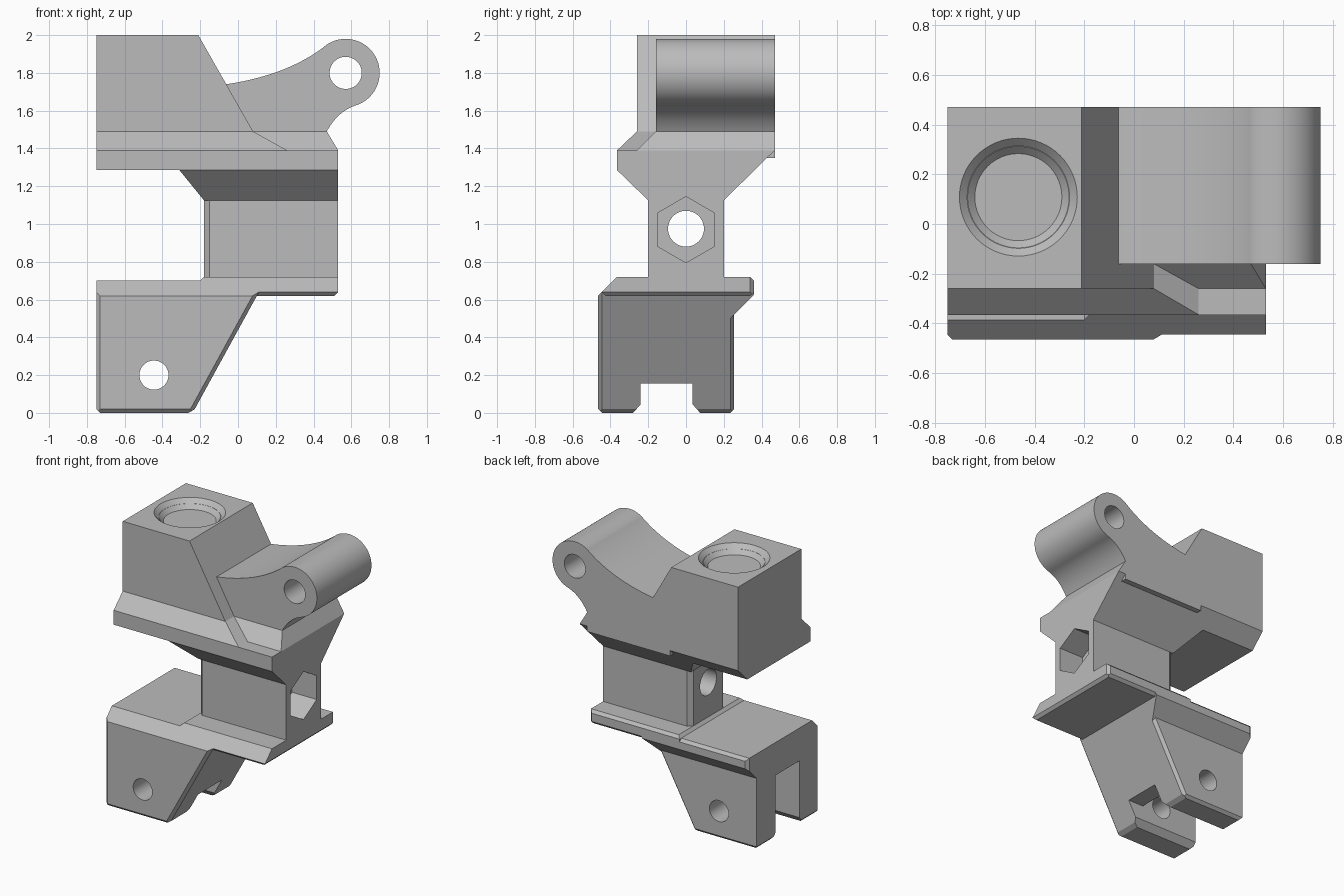
import bpy, bmesh, math
from mathutils import Vector

cube = bpy.data.objects.get("Cube")
if cube:
    bpy.data.objects.remove(cube, do_unlink=True)

grey = bpy.data.materials.new("plain grey")
grey.use_nodes = True
grey.diffuse_color = (0.5, 0.5, 0.5, 1)
grey.node_tree.nodes["Principled BSDF"].inputs["Base Color"].default_value = (0.5, 0.5, 0.5, 1)


def add(name, bm):
    bmesh.ops.recalc_face_normals(bm, faces=bm.faces)
    mesh = bpy.data.meshes.new(name)
    bm.to_mesh(mesh)
    bm.free()
    ob = bpy.data.objects.new(name, mesh)
    bpy.context.collection.objects.link(ob)
    mesh.materials.append(grey)
    return ob


def prism(name, points, axis, a, b, planes=()):
    """Extrude a 2D outline along an axis, then trim it by (point, normal) planes."""
    place = {"x": lambda p, t: (t, p[0], p[1]),
             "y": lambda p, t: (p[0], t, p[1]),
             "z": lambda p, t: (p[0], p[1], t)}[axis]
    bm = bmesh.new()
    low = [bm.verts.new(place(p, a)) for p in points]
    high = [bm.verts.new(place(p, b)) for p in points]
    bm.faces.new(low)
    bm.faces.new(high)
    for i in range(len(points)):
        j = (i + 1) % len(points)
        bm.faces.new((low[i], low[j], high[j], high[i]))
    for point, normal in planes:
        bmesh.ops.bisect_plane(bm, geom=bm.verts[:] + bm.edges[:] + bm.faces[:],
                               plane_co=point, plane_no=Vector(normal).normalized(),
                               clear_outer=True)
        rim = [e for e in bm.edges if e.is_boundary]
        if rim:
            bmesh.ops.holes_fill(bm, edges=rim, sides=0)
    return add(name, bm)


def rect(u0, u1, v0, v1):
    return [(u0, v0), (u1, v0), (u1, v1), (u0, v1)]


def ring(u, v, r, n=48, start=0.0, end=math.tau, closed=True):
    steps = n if closed else n - 1
    return [(u + r * math.cos(start + (end - start) * i / steps),
             v + r * math.sin(start + (end - start) * i / steps)) for i in range(n)]


def bezier(p0, p1, p2, n=14):
    return [tuple((1 - t) ** 2 * a + 2 * t * (1 - t) * b + t * t * c
                  for a, b, c in zip(p0, p1, p2)) for t in (i / n for i in range(n + 1))]


def cone(name, x, y, z0, r0, z1, r1):
    bm = bmesh.new()
    bottom = [bm.verts.new((*p, z0)) for p in ring(x, y, r0, 64)]
    top = [bm.verts.new((*p, z1)) for p in ring(x, y, r1, 64)]
    bm.faces.new(bottom)
    bm.faces.new(top)
    for i in range(64):
        j = (i + 1) % 64
        bm.faces.new((bottom[i], bottom[j], top[j], top[i]))
    return add(name, bm)


def combine(ob, operation, *others):
    for other in others:
        mod = ob.modifiers.new("join", "BOOLEAN")
        mod.operation, mod.solver, mod.object = operation, "EXACT", other
        bpy.context.view_layer.update()
        graph = bpy.context.evaluated_depsgraph_get()
        mesh = bpy.data.meshes.new_from_object(ob.evaluated_get(graph))
        ob.modifiers.clear()
        ob.data = mesh
        bpy.data.objects.remove(other, do_unlink=True)


# Clevis foot: slanted, chamfered block
slant_point = Vector((0.1, 0, 0.62))
slant = Vector((0.62, 0, -0.34)).normalized()
inset = slant_point - slant * 0.02
foot = prism("clevis_foot", rect(-0.75, 0.4, -0.465, 0.255), "z", 0, 0.70, [
    (slant_point, slant),
    ((0, -0.465, 0.62), (0, -1, 1)),
    ((0, -0.445, 0), (0, -1, -1)),
    ((0, 0.235, 0), (0, 1, -1)),
    ((-0.73, 0, 0), (-1, 0, -1)),
    ((-0.73, -0.465, 0), (-1, -1, 0)),
    ((-0.262, 0, 0), slant + Vector((0, 0, -1))),
    (inset + Vector((0, -0.465, 0)), slant + Vector((0, -1, 0))),
    (inset + Vector((0, 0.255, 0)), slant + Vector((0, 1, 0)))])

# Rear overhang of the foot and the raised plate
overhang = prism("overhang", [(0.1, 0.365), (0.36, 0.625), (0.36, 0.68), (0.34, 0.70), (0.1, 0.70)],
                 "x", -0.75, 0.3, [(slant_point, slant), ((-0.73, 0.36, 0), (-1, 1, 0))])
plate = prism("plate", [(-0.365, 0.72), (-0.445, 0.64), (-0.425, 0.62), (0.34, 0.62),
                        (0.36, 0.64), (0.36, 0.70), (0.34, 0.72)], "x", -0.2, 0.53,
              [((0.51, 0, 0.62), (1, 0, -1)), ((0.51, 0.36, 0), (1, 1, 0)),
               ((-0.2, 0, 0.70), (-1, 0, 1))])
combine(foot, "UNION", overhang, plate)

# Clevis slot, its lead-in chamfer, and the pin hole
slot = prism("slot", [(-0.9, -0.1), (-0.9, 0.46), (-0.13, 0.46), (-0.28, 0.155),
                      (0.1, 0.155), (0.1, -0.1)], "y", -0.24, 0.035)
lead_in = prism("lead_in", [(-0.29, -0.011), (-0.24, 0.045), (0.035, 0.045), (0.085, -0.011)],
                "x", -0.9, 0.1)
pin = prism("pin", ring(-0.445, 0.2, 0.077), "y", -0.6, 0.5)
combine(foot, "DIFFERENCE", slot, lead_in, pin)

# Upper block: one cross-section, trimmed along its length
block = prism("upper_block", [(-0.26, 2), (-0.26, 1.49), (-0.365, 1.39), (-0.365, 1.285),
                              (-0.2, 1.125), (0.2, 1.125), (0.47, 1.39), (0.47, 2)],
              "x", -0.75, 0.53)
under = prism("under", [(-0.9, 1), (-0.18, 1), (-0.18, 1.125), (-0.31, 1.285), (-0.9, 1.285)],
              "y", -1, 1)
wedge = prism("wedge", [(-0.267, 2.1), (0.08, 1.49), (0.26, 1.39), (0.7, 1.39), (0.7, 2.1)],
              "y", -1, 1)
combine(block, "DIFFERENCE", under, wedge)

# Swept arm with a round eye, and its chamfered skirt
outline = bezier((0.47, 1.49), (0.53, 1.6), (0.63, 1.63))
outline += ring(0.57, 1.80, 0.18, 40, math.radians(-68), math.radians(124), False)
outline += bezier((0.467, 1.947), (0.27, 1.79), (-0.06, 1.74))
outline += [(-0.2, 1.70), (-0.2, 1.35), (0.47, 1.35)]
arm = prism("arm", outline, "y", -0.16, 0.47)
skirt = prism("skirt", [(-0.16, 1.49), (-0.26, 1.39), (-0.26, 1.37), (0.2, 1.37),
                        (0.47, 1.39), (0.47, 1.49)], "x", -0.1, 0.53,
              [((0.53, 0, 1.39), (0.1, 0, 0.06))])

# Column with eased edges
column = prism("column", [(-0.18, -0.17), (-0.15, -0.2), (0.53, -0.2), (0.53, 0.2),
                          (-0.15, 0.2), (-0.18, 0.17)], "z", 0.70, 1.16)
combine(block, "UNION", column, skirt, arm)

# Eye hole, bolt hole with hexagonal nut pocket, and round recess on top
eye = prism("eye", ring(0.57, 1.80, 0.085), "y", -0.5, 0.8)
bolt = prism("bolt", ring(0, 0.975, 0.095), "x", -0.5, 0.8)
nut = prism("nut", ring(0, 0.97, 0.175, 6, math.pi / 6, math.pi / 6 + math.tau), "x", 0.33, 0.8)
rim = cone("rim", -0.465, 0.108, 1.97, 0.206, 2.003, 0.24)
dish = cone("dish", -0.465, 0.108, 1.94, 0.175, 1.972, 0.206)
combine(block, "DIFFERENCE", eye, bolt, nut, rim, dish)

# Smooth the curves, keep the machined edges
for ob in (foot, block):
    bpy.ops.object.select_all(action="DESELECT")
    ob.select_set(True)
    bpy.context.view_layer.objects.active = ob
    bpy.ops.object.shade_smooth_by_angle(angle=math.radians(25))
